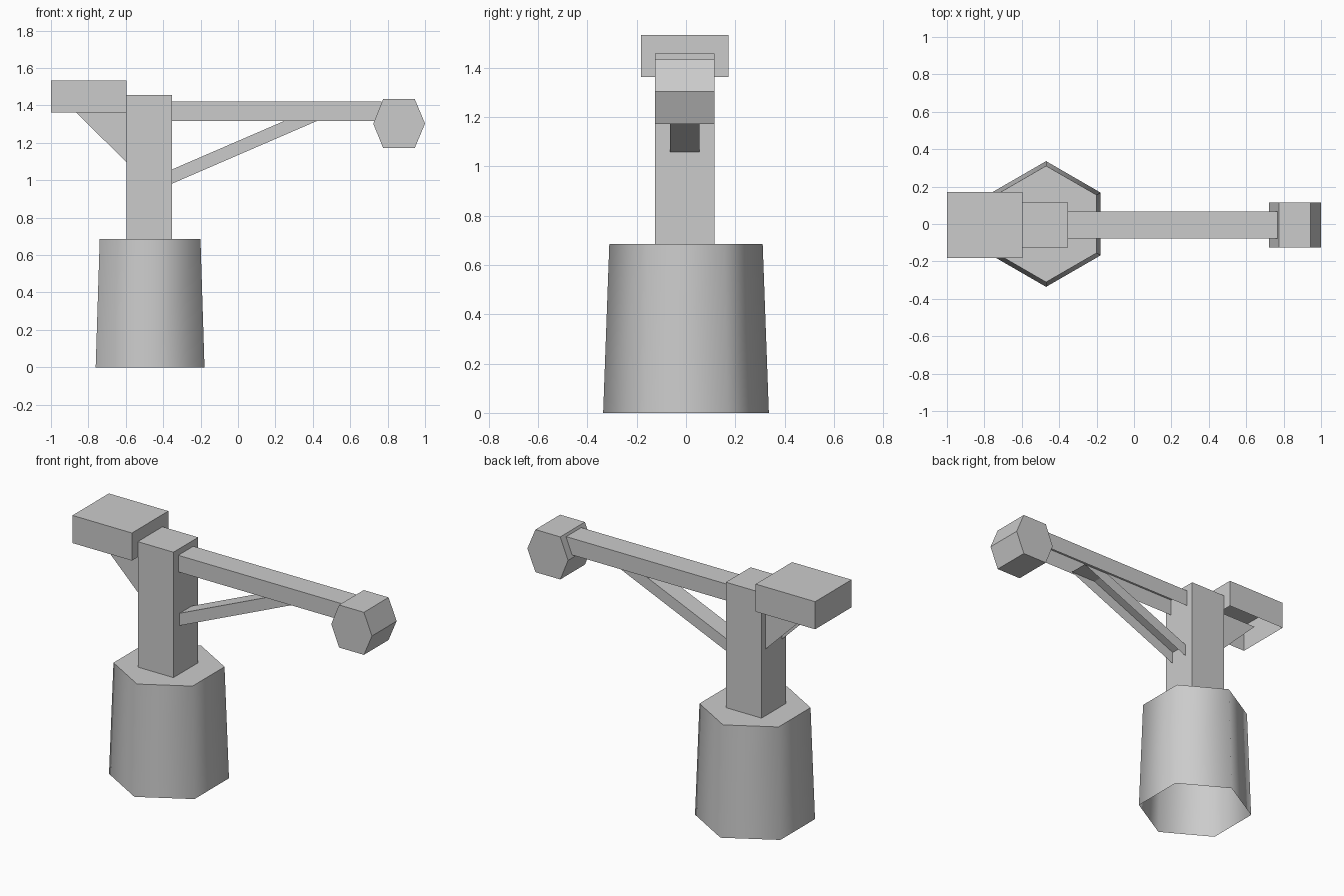
import bpy, bmesh, math

cube = bpy.data.objects.get("Cube")
if cube:
    bpy.data.objects.remove(cube, do_unlink=True)

grey = bpy.data.materials.new("plain grey")
grey.use_nodes = True
grey.diffuse_color = (0.6, 0.6, 0.6, 1)
grey.node_tree.nodes["Principled BSDF"].inputs["Base Color"].default_value = (0.6, 0.6, 0.6, 1)

MID_Y = -0.005  # the arm sits slightly off the pedestal axis


def finish(name, bm):
    mesh = bpy.data.meshes.new(name)
    bm.to_mesh(mesh)
    bm.free()
    mesh.materials.append(grey)
    obj = bpy.data.objects.new(name, mesh)
    bpy.context.collection.objects.link(obj)
    return obj


def prism(name, outline, half_width, open_sides=()):
    """Extrude an x-z outline along y; open_sides lists outline edges left without a face."""
    bm = bmesh.new()
    front, back = [[bm.verts.new((x, MID_Y + s * half_width, z)) for x, z in outline]
                   for s in (-1, 1)]
    bm.faces.new(front)
    bm.faces.new(back[::-1])
    n = len(outline)
    for i in range(n):
        if i not in open_sides:
            j = (i + 1) % n
            bm.faces.new((front[j], front[i], back[i], back[j]))
    return finish(name, bm)


def box(name, x0, x1, z0, z1, half_width):
    """Box with an open underside."""
    return prism(name, [(x0, z0), (x1, z0), (x1, z1), (x0, z1)], half_width, (0,))


# Tapered six-sided pedestal, smooth walls, flat top, open underneath
bm = bmesh.new()
rings = []
for radius, z in ((0.336, 0), (0.311, 0.685)):
    rings.append([bm.verts.new((-0.47 + radius * math.sin(a), radius * math.cos(a), z))
                  for a in (-k * math.pi / 3 for k in range(6))])
low, high = rings
for i in range(6):
    j = (i + 1) % 6
    wall = bm.faces.new((low[i], low[j], high[j], high[i]))
    wall.smooth = True
bm.faces.new(high)
for edge in bm.edges:
    if all(v in high for v in edge.verts):
        edge.smooth = False
finish("pedestal", bm)

# Mast, arm and counterweight
box("mast", -0.595, -0.352, 0.685, 1.457, 0.12)
box("arm", -0.352, 0.768, 1.318, 1.42, 0.073)
box("counterweight", -1, -0.595, 1.362, 1.532, 0.177)

# Sloping brace under the arm and gusset under the counterweight
prism("arm_brace", [(-0.352, 0.982), (0.425, 1.318), (0.25, 1.318), (-0.352, 1.058)],
      0.059, (0,))
prism("rear_gusset", [(-0.865, 1.362), (-0.595, 1.095), (-0.595, 1.362)], 0.08, (0,))

# Six-sided head at the arm tip
prism("arm_head", [(0.723, 1.303), (0.776, 1.172), (0.945, 1.172),
                   (1, 1.303), (0.945, 1.434), (0.776, 1.434)], 0.12)
